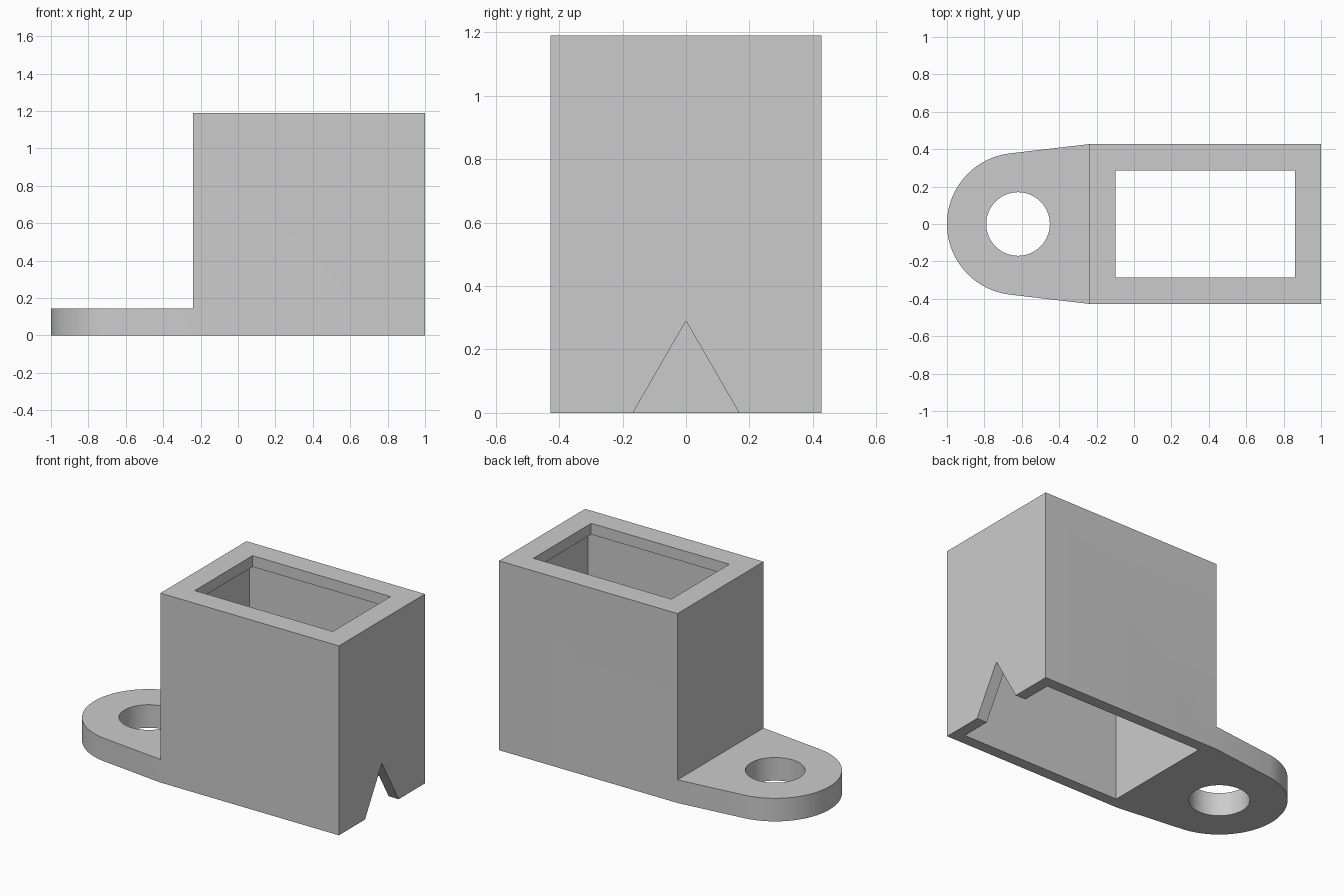
import bpy
import bmesh
from math import cos, sin, radians
from mathutils import Vector

cube = bpy.data.objects.get("Cube")
if cube:
    bpy.data.objects.remove(cube, do_unlink=True)

# Main dimensions
HEIGHT, HALF_WIDTH, WALL = 1.19, 0.427, 0.07
BACK, FRONT = -0.24, 1.0
EAR_X, EAR_RADIUS, HOLE_RADIUS, EAR_THICK = -0.62, 0.38, 0.17, 0.145

grey = bpy.data.materials.new("light grey plastic")
grey.use_nodes = True
colour = (0.6, 0.6, 0.6, 1)
grey.diffuse_color = colour
grey.node_tree.nodes["Principled BSDF"].inputs["Base Color"].default_value = colour


def prism(name, outline, direction):
    """Extrude a closed outline of 3D points along a direction."""
    bm = bmesh.new()
    face = bm.faces.new([bm.verts.new(p) for p in outline])
    top = bmesh.ops.extrude_face_region(bm, geom=[face])["geom"]
    verts = [g for g in top if isinstance(g, bmesh.types.BMVert)]
    bmesh.ops.translate(bm, verts=verts, vec=Vector(direction))
    bmesh.ops.recalc_face_normals(bm, faces=bm.faces)
    mesh = bpy.data.meshes.new(name)
    bm.to_mesh(mesh)
    bm.free()
    mesh.materials.append(grey)
    obj = bpy.data.objects.new(name, mesh)
    bpy.context.collection.objects.link(obj)
    return obj


def block(name, x0, x1, half_y, z0, z1):
    outline = [(x0, -half_y, z0), (x1, -half_y, z0), (x1, half_y, z0), (x0, half_y, z0)]
    return prism(name, outline, (0, 0, z1 - z0))


def arc(radius, start, end, steps, z):
    angles = [radians(start + (end - start) * i / steps) for i in range(steps + 1)]
    return [(EAR_X + radius * cos(a), radius * sin(a), z) for a in angles]


# Full-height plan shape: rectangle with a rounded ear tangent to its corners
tangent = 96.66
plan = [(BACK, -HALF_WIDTH, 0), (FRONT, -HALF_WIDTH, 0),
        (FRONT, HALF_WIDTH, 0), (BACK, HALF_WIDTH, 0)]
plan += arc(EAR_RADIUS, tangent, 360 - tangent, 64, 0)
body = prism("socket_with_mounting_ear", plan, (0, 0, HEIGHT))

# Cutters: space above the ear, cavity, lipped opening, screw hole, cable notch
lip = 2 * WALL
cutters = [
    block("ear_clearance_cutter", -1.2, BACK, 0.6, EAR_THICK, 1.4),
    block("cavity_cutter", BACK + WALL, FRONT - WALL, HALF_WIDTH - WALL, -0.1, HEIGHT - WALL),
    block("opening_cutter", BACK + lip, FRONT - lip, HALF_WIDTH - lip, 1.0, 1.4),
    prism("screw_hole_cutter", arc(HOLE_RADIUS, 0, 354.375, 63, -0.1), (0, 0, 0.5)),
    prism("notch_cutter", [(0.85, -0.225, -0.1), (0.85, 0.225, -0.1), (0.85, 0, 0.29)],
          (0.3, 0, 0)),
]

bpy.ops.object.select_all(action="DESELECT")
body.select_set(True)
bpy.context.view_layer.objects.active = body
for cutter in cutters:
    cutter.hide_render = True
    cut = body.modifiers.new(cutter.name, "BOOLEAN")
    cut.operation = "DIFFERENCE"
    cut.solver = "EXACT"
    cut.object = cutter
    bpy.ops.object.modifier_apply(modifier=cut.name)
    bpy.data.objects.remove(cutter, do_unlink=True)

# Smooth the round walls, keep the edges sharp
bpy.ops.object.shade_smooth_by_angle(angle=radians(30))
